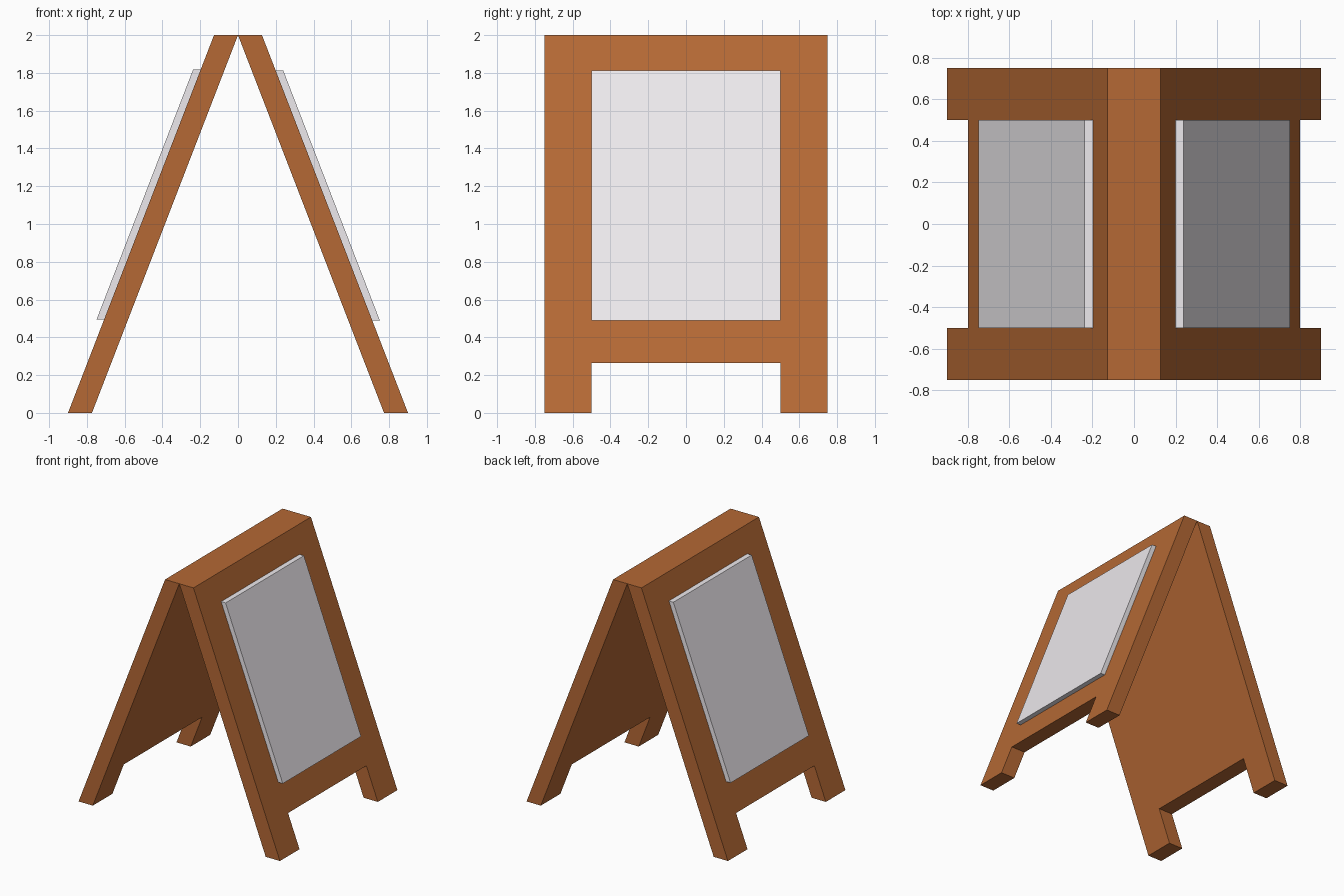
import bpy, bmesh

if "Cube" in bpy.data.objects:
    bpy.data.objects.remove(bpy.data.objects["Cube"])

SLOPE = 0.3865      # sideways lean per unit of height
BOARD = 0.127       # board thickness measured along x


def material(name, color):
    m = bpy.data.materials.new(name)
    m.diffuse_color = color
    m.use_nodes = True
    m.node_tree.nodes["Principled BSDF"].inputs["Base Color"].default_value = m.diffuse_color
    return m


def leaning_slab(name, outline, offset, thickness, side, mat):
    """Extrude a (y, z) outline along x, leaning towards the top ridge."""
    bm = bmesh.new()
    verts = [bm.verts.new((side * (BOARD + offset + SLOPE * (2 - z)), y, z))
             for y, z in outline]
    face = bm.faces.new(verts)
    ext = bmesh.ops.extrude_face_region(bm, geom=[face], use_keep_orig=True)
    moved = [g for g in ext["geom"] if isinstance(g, bmesh.types.BMVert)]
    bmesh.ops.translate(bm, verts=moved, vec=(-side * thickness, 0, 0))
    bmesh.ops.recalc_face_normals(bm, faces=bm.faces)
    mesh = bpy.data.meshes.new(name)
    bm.to_mesh(mesh)
    bm.free()
    mesh.materials.append(mat)
    obj = bpy.data.objects.new(name, mesh)
    bpy.context.collection.objects.link(obj)
    return obj


wood = material("wood", (0.46, 0.14, 0.035, 1))
white = material("poster_white", (0.85, 0.82, 0.85, 1))

# Board outline with two feet, and the rectangular poster panel
half = [(0.5, 0.265), (0.5, 0), (0.75, 0), (0.75, 2)]
board = half + [(-y, z) for y, z in reversed(half)]
poster = [(-0.5, 0.49), (0.5, 0.49), (0.5, 1.813), (-0.5, 1.813)]

for label, side in (("right", 1), ("left", -1)):
    leaning_slab(label + "_board", board, 0, BOARD, side, wood)
    # Left poster sits very slightly higher
    lift = 0.005 if side < 0 else 0
    leaning_slab(label + "_poster", [(y, z + lift) for y, z in poster],
                 0.04, 0.04, side, white)
